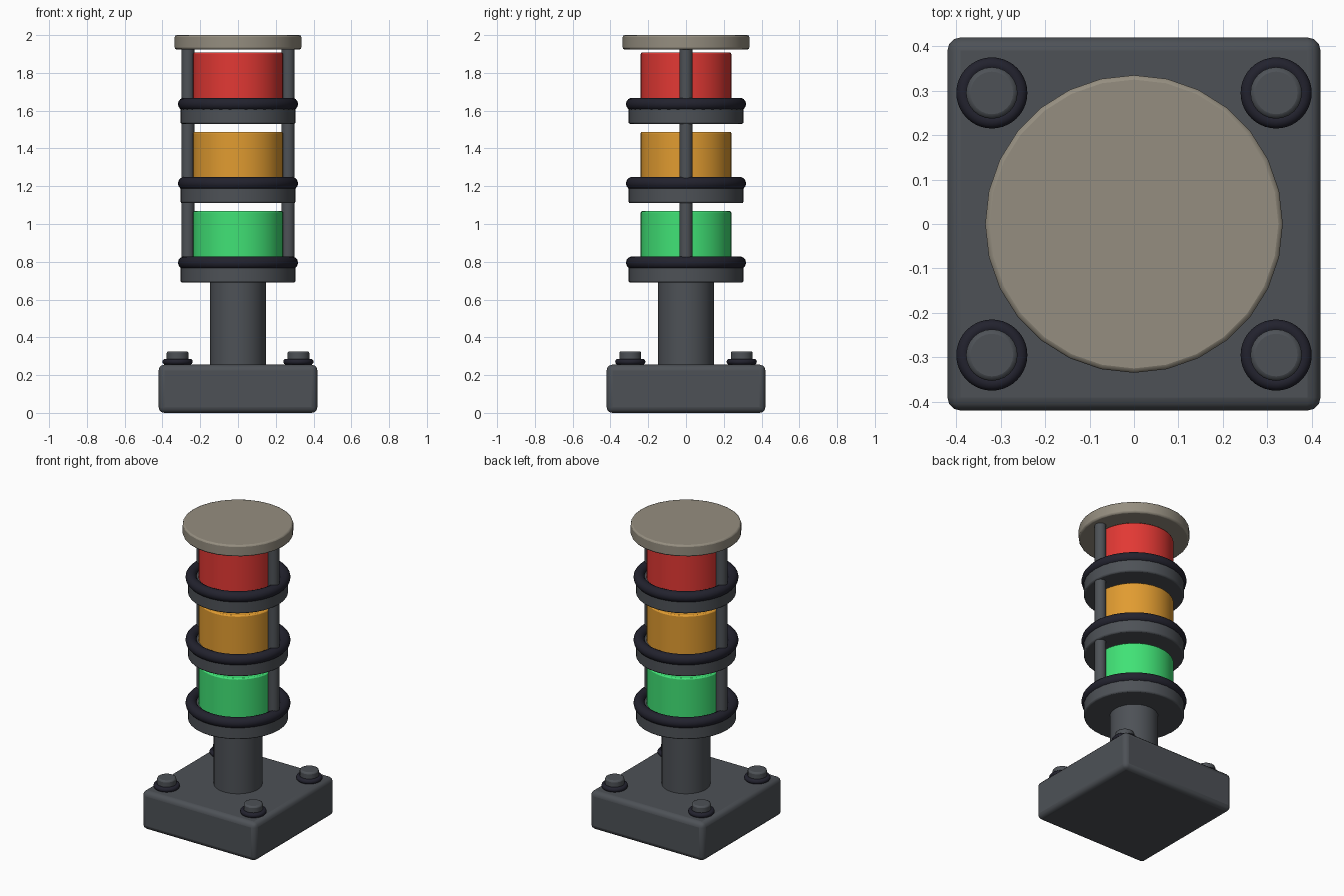
import bpy, math

if "Cube" in bpy.data.objects:
    bpy.data.objects.remove(bpy.data.objects["Cube"])

def mat(name, r, g, b):
    m = bpy.data.materials.new(name)
    m.diffuse_color = (r, g, b, 1)
    m.use_nodes = True
    m.node_tree.nodes["Principled BSDF"].inputs["Base Color"].default_value = m.diffuse_color
    return m

GREY = mat("dark grey metal", 0.075, 0.083, 0.094)
BLACK = mat("black rubber", 0.016, 0.016, 0.027)
BEIGE = mat("beige cap", 0.30, 0.27, 0.215)
RED = mat("red lens", 0.76, 0.04, 0.034)
AMBER = mat("amber lens", 0.75, 0.33, 0.03)
GREEN = mat("green lens", 0.052, 0.76, 0.18)

def finish(name, m, bevel=0.0, segments=2):
    ob = bpy.context.object
    ob.name = name
    ob.data.materials.append(m)
    if bevel:
        b = ob.modifiers.new("bevel", 'BEVEL')
        b.width, b.segments = bevel, segments
        b.limit_method, b.angle_limit = 'ANGLE', math.radians(40)
    bpy.ops.object.shade_smooth_by_angle(angle=math.radians(35))
    return ob

def cylinder(name, m, r, z0, z1, x=0, y=0, sides=32, bevel=0.008):
    bpy.ops.mesh.primitive_cylinder_add(vertices=sides, radius=r, depth=z1 - z0,
                                        location=(x, y, (z0 + z1) / 2))
    return finish(name, m, bevel)

def ring(name, major, minor, z, x=0, y=0):
    bpy.ops.mesh.primitive_torus_add(major_radius=major, minor_radius=minor,
                                     major_segments=40, minor_segments=14, location=(x, y, z))
    return finish(name, BLACK)

# base block
bpy.ops.mesh.primitive_cube_add(size=1, location=(0, 0, 0.1275))
bpy.context.object.scale = (0.84, 0.84, 0.255)
bpy.ops.object.transform_apply(location=False, rotation=False, scale=True)
finish("base", GREY, 0.03, 3)

# corner bolts with rubber washers
for sx in (-1, 1):
    for sy in (-1, 1):
        x, y = 0.32 * sx, 0.295 * sy
        cylinder("bolt", GREY, 0.058, 0.24, 0.326, x, y, 24, 0.01)
        ring("bolt_washer", 0.064, 0.016, 0.271, x, y)

# column
cylinder("column", GREY, 0.147, 0.24, 0.70, bevel=0.01)

# three lamp stages: tray, gasket, lens and two side rods
for i, (name, m) in enumerate((("green", GREEN), ("amber", AMBER), ("red", RED))):
    z = 0.69 + 0.42 * i
    cylinder(name + "_tray", GREY, 0.304, z, z + 0.11)
    ring(name + "_gasket", 0.284, 0.034, z + 0.105)
    cylinder(name + "_lens", m, 0.24, z + 0.10, z + 0.378)
    top = 1.93 if i == 2 else z + 0.425
    for s in (-1, 1):
        cylinder(name + "_rod", GREY, 0.035, z + 0.09, top, 0.265 * s, 0, 20, 0.005)

# cap
cylinder("cap", BEIGE, 0.335, 1.924, 2.0, sides=28, bevel=0.01)
